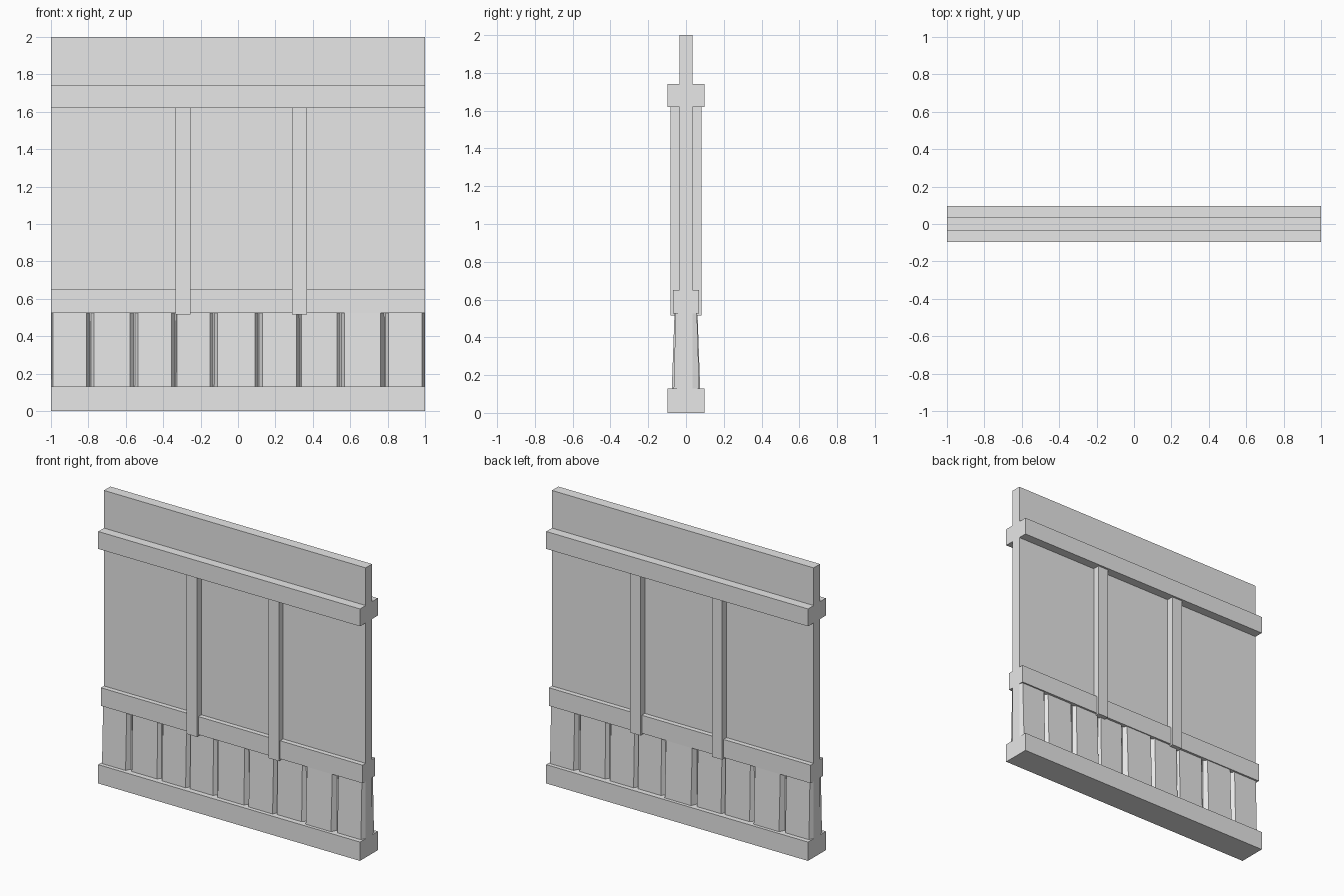
import bpy
import bmesh

cube = bpy.data.objects.get("Cube")
if cube:
    bpy.data.objects.remove(cube, do_unlink=True)

grey = bpy.data.materials.new("plain_grey")
grey.use_nodes = True
colour = (0.8, 0.8, 0.8, 1)
grey.diffuse_color = colour
grey.node_tree.nodes["Principled BSDF"].inputs["Base Color"].default_value = colour


def add_object(name, bm):
    mesh = bpy.data.meshes.new(name)
    bmesh.ops.recalc_face_normals(bm, faces=bm.faces)
    bm.to_mesh(mesh)
    bm.free()
    mesh.materials.append(grey)
    obj = bpy.data.objects.new(name, mesh)
    bpy.context.collection.objects.link(obj)
    return obj


def box(name, x0, x1, half_depth, z0, z1):
    bm = bmesh.new()
    bmesh.ops.create_cube(bm, size=1)
    for v in bm.verts:
        v.co.x = x1 if v.co.x > 0 else x0
        v.co.y = half_depth if v.co.y > 0 else -half_depth
        v.co.z = z1 if v.co.z > 0 else z0
    return add_object(name, bm)


def plank(name, foot, face, low, high, side):
    """Leaning board with splayed edges; side -1 is front, +1 is back."""
    bm = bmesh.new()
    rings = []
    for z, depth in ((0.13, low), (0.525, high)):
        ring = [(foot[0], 0.03), (face[0], depth), (face[1], depth), (foot[1], 0.03)]
        # the back is the front turned half a circle
        rings.append([bm.verts.new((-side * x, side * y, z)) for x, y in ring])
    bottom, top = rings
    bm.faces.new(bottom)
    bm.faces.new(top)
    for i in range(4):
        j = (i + 1) % 4
        bm.faces.new((bottom[i], bottom[j], top[j], top[i]))
    return add_object(name, bm)


# Main panel and horizontal rails
box("wall_panel", -1, 1, 0.035, 0, 2)
box("bottom_rail", -1, 1, 0.097, 0, 0.13)
box("middle_rail", -1, 1, 0.068, 0.525, 0.65)
box("top_rail", -1, 1, 0.097, 1.62, 1.74)

# Upright battens, showing on both faces
for label, x in (("right", -0.295), ("left", 0.33)):
    box(label + "_batten", x - 0.04, x + 0.04, 0.083, 0.515, 1.62)

# Leaning skirting planks on both faces
joints = [-1, -0.79, -0.555, -0.335, -0.13, 0.11, 0.33, 0.55, 0.785, 1]
right_trim = [0.02, 0.022, 0.02, 0.02, 0.02, 0.017, 0.022, 0.022, 0.015]
left_trim = [0.01, 0.02, 0.02, 0.01, 0.02, 0.02, 0.01, 0.02, 0.02]
lean = {"front": [2, 0, 1, 0, 1, 2, 0, 3, 1], "back": [2, 0, 1, 0, 3, 1, 0, 3, 1]}
for label, side in (("front", -1), ("back", 1)):
    for i, step in enumerate(lean[label]):
        foot = (joints[i], joints[i + 1])
        face = (foot[0] + left_trim[i], foot[1] - right_trim[i])
        plank(f"{label}_plank_{i + 1}", foot, face,
              0.06 + 0.005 * step, 0.052 + 0.003 * step, side)
